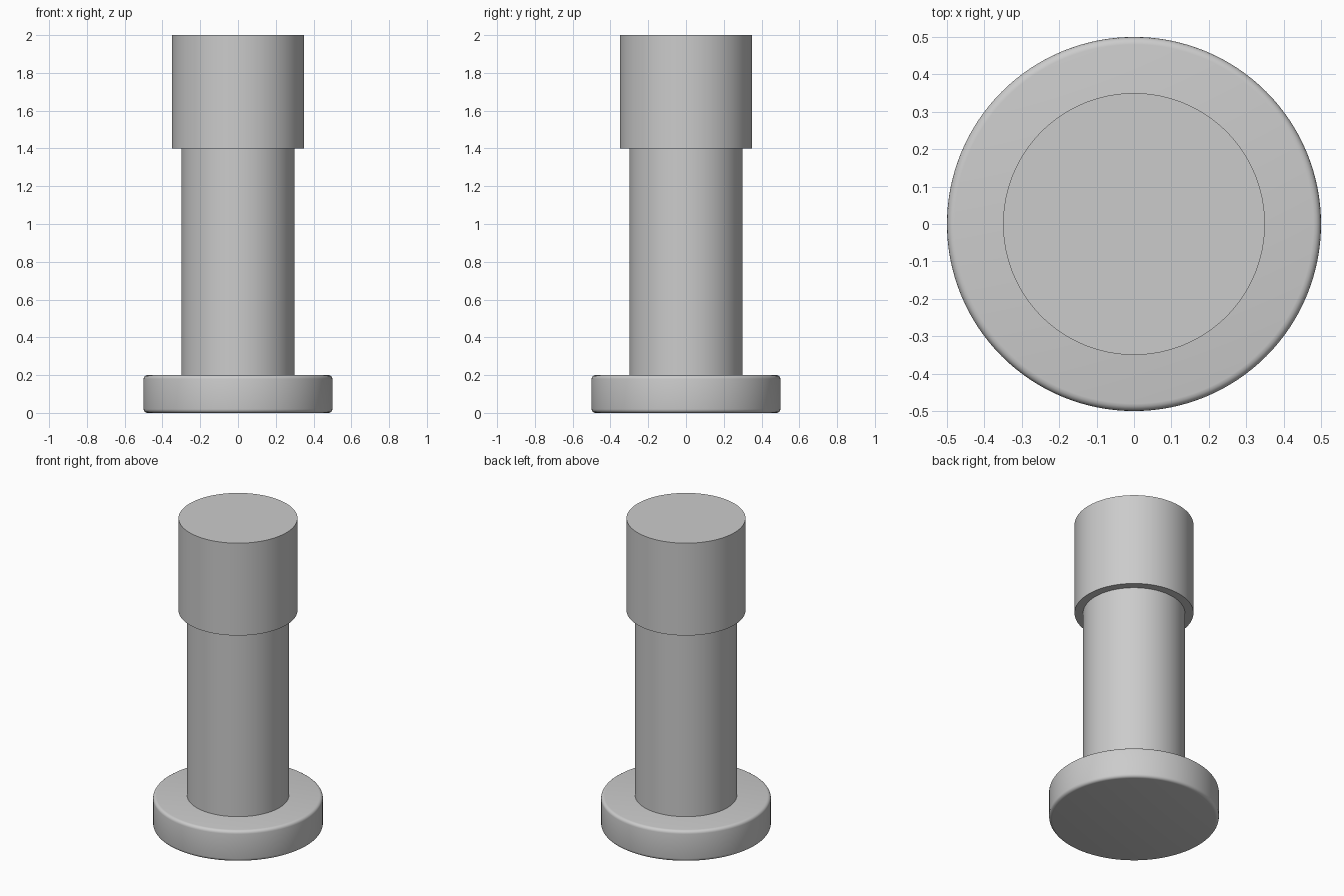
import bpy
import math

cube = bpy.data.objects.get("Cube")
if cube:
    bpy.data.objects.remove(cube, do_unlink=True)

# Single plain grey
grey = bpy.data.materials.new("light_grey")
grey.use_nodes = True
colour = (0.6, 0.6, 0.6, 1)
grey.diffuse_color = colour
grey.node_tree.nodes["Principled BSDF"].inputs["Base Color"].default_value = colour


def cylinder(name, radius, bottom, top, bevel=0):
    bpy.ops.mesh.primitive_cylinder_add(
        vertices=128, radius=radius, depth=top - bottom,
        location=(0, 0, (bottom + top) / 2))
    obj = bpy.context.object
    obj.name = name
    obj.data.materials.append(grey)
    if bevel:
        mod = obj.modifiers.new("rounded_rim", 'BEVEL')
        mod.width = bevel
        mod.segments = 4
        mod.limit_method = 'ANGLE'
        mod.angle_limit = math.radians(40)
        bpy.ops.object.modifier_apply(modifier=mod.name)
    bpy.ops.object.shade_smooth_by_angle(angle=math.radians(35))
    return obj


# Round foot with softened rims, plain shaft, wider head
cylinder("base", 0.5, 0, 0.2, bevel=0.02)
cylinder("shaft", 0.3, 0.2, 1.4)
cylinder("head", 0.35, 1.4, 2.0)
